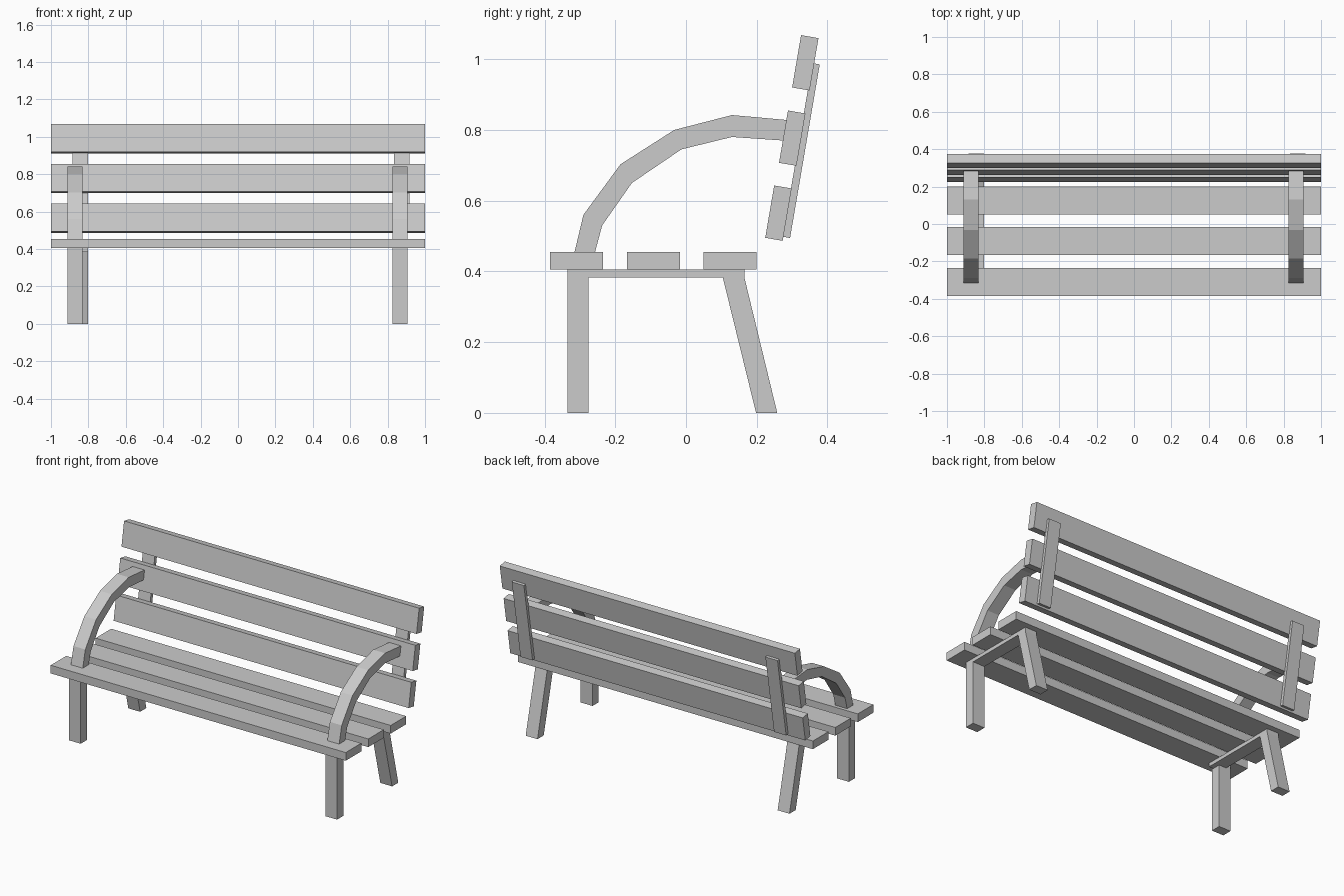
import bpy, bmesh
from math import radians, sin, cos

if "Cube" in bpy.data.objects:
    bpy.data.objects.remove(bpy.data.objects["Cube"])


def extrude_x(name, profile, x0, x1):
    """Extrude a closed (y, z) profile along x."""
    bm = bmesh.new()
    face = bm.faces.new([bm.verts.new((x0, y, z)) for y, z in profile])
    ext = bmesh.ops.extrude_face_region(bm, geom=[face])
    moved = [g for g in ext["geom"] if isinstance(g, bmesh.types.BMVert)]
    bmesh.ops.translate(bm, verts=moved, vec=(x1 - x0, 0, 0))
    bmesh.ops.recalc_face_normals(bm, faces=bm.faces)
    mesh = bpy.data.meshes.new(name)
    bm.to_mesh(mesh)
    bm.free()
    obj = bpy.data.objects.new(name, mesh)
    bpy.context.collection.objects.link(obj)
    return obj


def rect(y0, y1, z0, z1):
    return [(y0, z0), (y1, z0), (y1, z1), (y0, z1)]


def leaning(y, z, depth, height, lean=radians(9.7)):
    """Rectangle tilted backwards, (y, z) is its lower front corner."""
    s, c = sin(lean), cos(lean)
    return [(y + d * c + h * s, z - d * s + h * c)
            for d, h in ((0, 0), (depth, 0), (depth, height), (0, height))]


# Seat slats
for y in (-0.385, -0.167, 0.05):
    extrude_x("seat_slat", rect(y, y + 0.15, 0.405, 0.455), -1, 1)

# Backrest slats
for y, z in ((0.224, 0.495), (0.263, 0.707), (0.300, 0.920)):
    extrude_x("back_slat", leaning(y, z, 0.05, 0.15), -1, 1)

# Profiles shared by both side frames
back_leg = [(0.198, 0), (0.258, 0), (0.165, 0.383), (0.165, 0.405),
            (0.104, 0.405), (0.104, 0.383)]
arm_outer = [(-0.315, 0.455), (-0.29, 0.56), (-0.185, 0.703),
             (-0.033, 0.80), (0.13, 0.842), (0.285, 0.828)]
arm_inner = [(-0.257, 0.455), (-0.237, 0.53), (-0.153, 0.65),
             (-0.013, 0.745), (0.13, 0.78), (0.275, 0.77)]

# Side frames: left edge of front parts, lower rear parts and back support
for side, front, rear, support in (("left", -0.912, -0.882, -0.885),
                                   ("right", 0.826, 0.826, 0.834)):
    extrude_x(side + "_front_leg", rect(-0.335, -0.275, 0, 0.405), front, front + 0.08)
    extrude_x(side + "_armrest", arm_outer + arm_inner[::-1], front, front + 0.08)
    extrude_x(side + "_back_leg", back_leg, rear, rear + 0.08)
    extrude_x(side + "_seat_rail", rect(-0.325, 0.11, 0.383, 0.405), rear, rear + 0.08)
    extrude_x(side + "_back_support", leaning(0.2735, 0.498, 0.021, 0.498),
              support, support + 0.082)
